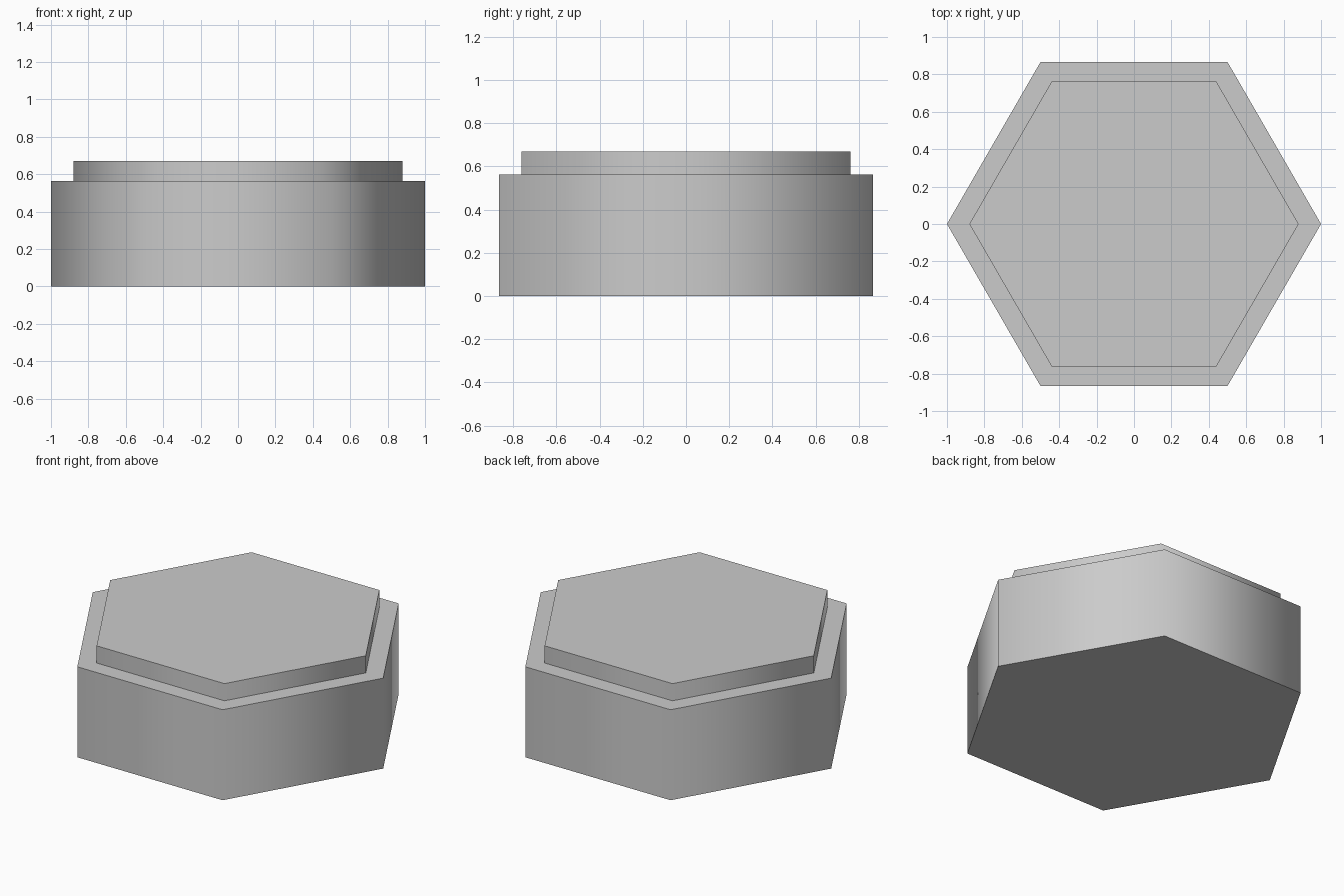
import bpy
import bmesh
from math import cos, sin, pi, radians

if "Cube" in bpy.data.objects:
    bpy.data.objects.remove(bpy.data.objects["Cube"])

SIDES = 6
# (radius, height) of each ring, from the base up over the ledge to the raised top
PROFILE = [(1.0, 0.0), (1.0, 0.563), (0.88, 0.563), (0.88, 0.67)]


def ring(bm, radius, z):
    return [bm.verts.new((radius * cos(2 * pi * i / SIDES),
                          radius * sin(2 * pi * i / SIDES), z))
            for i in range(SIDES)]


# Stepped hexagonal body: rings joined by side walls, closed at both ends
bm = bmesh.new()
rings = [ring(bm, r, z) for r, z in PROFILE]
for low, high in zip(rings, rings[1:]):
    for i in range(SIDES):
        j = (i + 1) % SIDES
        bm.faces.new((low[i], low[j], high[j], high[i]))
bm.faces.new(rings[0][::-1])
bm.faces.new(rings[-1])

mesh = bpy.data.meshes.new("stepped_hex_base")
bm.to_mesh(mesh)
bm.free()
base = bpy.data.objects.new("stepped_hex_base", mesh)
bpy.context.collection.objects.link(base)

# Side walls blend smoothly around the body; rims stay sharp
bpy.context.view_layer.objects.active = base
base.select_set(True)
bpy.ops.object.shade_smooth_by_angle(angle=radians(70))
